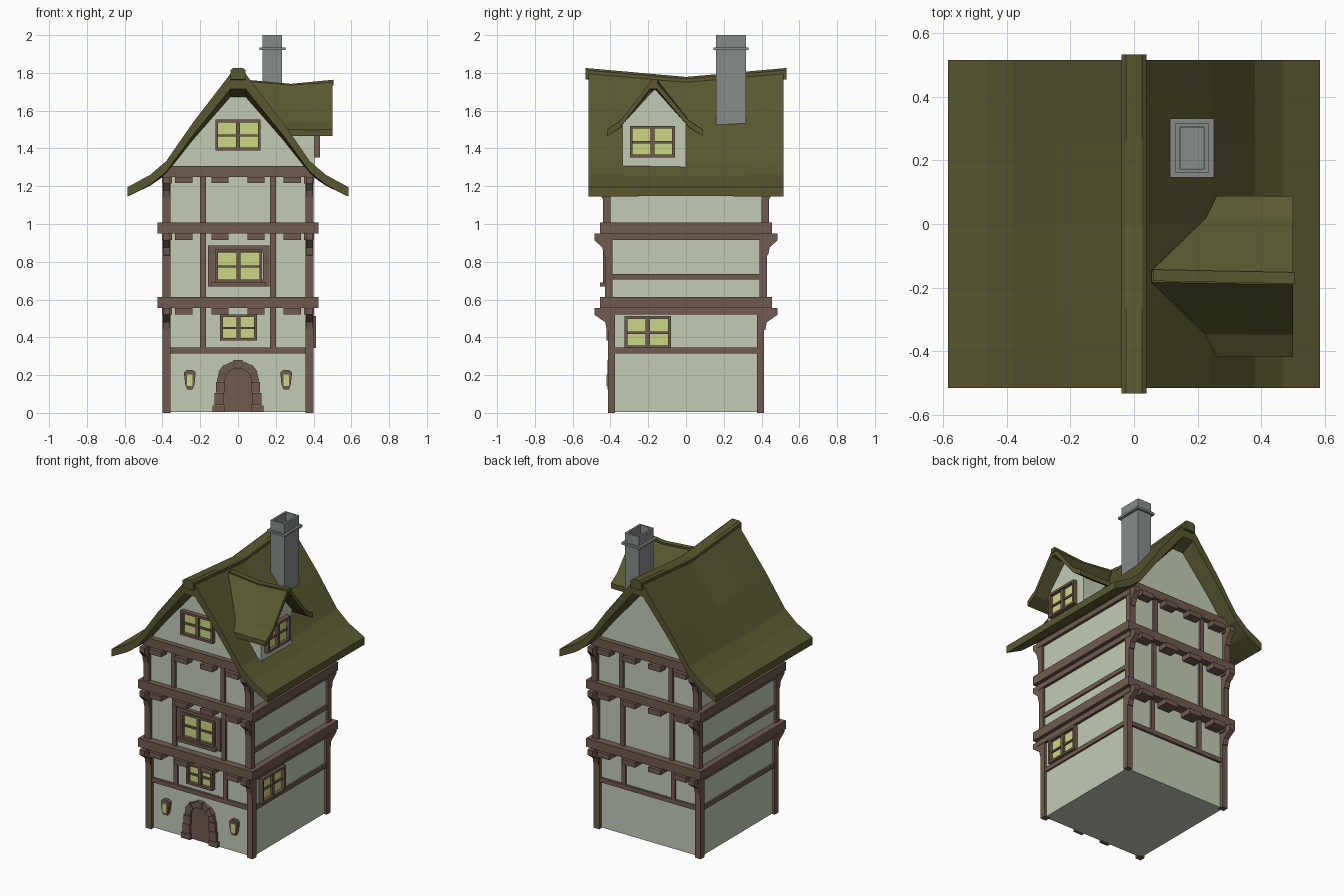
import bpy, bmesh, math

cube = bpy.data.objects.get("Cube")
if cube:
    bpy.data.objects.remove(cube, do_unlink=True)


def material(name, rgb):
    m = bpy.data.materials.new(name)
    m.use_nodes = True
    m.diffuse_color = (*rgb, 1)
    m.node_tree.nodes["Principled BSDF"].inputs["Base Color"].default_value = (*rgb, 1)
    return m


PLASTER = material("pale_plaster", (0.54, 0.60, 0.47))
TIMBER = material("brown_timber", (0.16, 0.105, 0.08))
ROOF = material("olive_roof", (0.10, 0.097, 0.03))
GLASS = material("lit_glass", (0.60, 0.68, 0.23))
STONE = material("grey_stone", (0.24, 0.26, 0.255))


# Each part is a list of rings; consecutive rings are bridged and the ends capped
def build(name, solids, mat):
    bm = bmesh.new()
    for rings in solids:
        loops = [[bm.verts.new(p) for p in ring] for ring in rings]
        for a, b in zip(loops, loops[1:]):
            for i in range(len(a)):
                j = (i + 1) % len(a)
                bm.faces.new((a[i], a[j], b[j], b[i]))
        bm.faces.new(loops[0][::-1])
        bm.faces.new(loops[-1])
    bmesh.ops.recalc_face_normals(bm, faces=bm.faces)
    mesh = bpy.data.meshes.new(name)
    bm.to_mesh(mesh)
    bm.free()
    mesh.materials.append(mat)
    ob = bpy.data.objects.new(name, mesh)
    bpy.context.collection.objects.link(ob)
    return ob


# Side mapping: u runs along the wall, d points outward, z is up
SIDES = {
    "front": lambda u, d, z: (u, -d, z),
    "back": lambda u, d, z: (u, d, z),
    "left": lambda u, d, z: (d, u, z),
    "right": lambda u, d, z: (-d, u, z),
}


def prism(side, pts, d0, d1):
    f = SIDES[side]
    return [[f(u, d, z) for u, z in pts] for d in (d0, d1)]


def box(side, u0, u1, z0, z1, d0, d1):
    return prism(side, [(u0, z0), (u1, z0), (u1, z1), (u0, z1)], d0, d1)


def block(x, y, z0, z1):
    return box("back", -x, x, z0, z1, -y, y)


def border(side, u0, u1, z0, z1, d0, d1, w):
    return [box(side, u0, u0 + w, z0, z1, d0, d1), box(side, u1 - w, u1, z0, z1, d0, d1),
            box(side, u0 + w, u1 - w, z0, z0 + w, d0, d1), box(side, u0 + w, u1 - w, z1 - w, z1, d0, d1)]


def window(name, side, u0, u1, z0, z1, d):
    uc, zc = (u0 + u1) / 2, z0 + (z1 - z0) * 0.48
    build(name + "_panes", [box(side, u0 + .01, u1 - .01, z0 + .01, z1 - .01, d - .02, d + .008)], GLASS)
    frame = border(side, u0, u1, z0, z1, d - .02, d + .03, .015)
    frame.append(box(side, uc - .011, uc + .011, z0, z1, d - .02, d + .024))
    frame.append(box(side, u0, u1, zc - .006, zc + .006, d - .02, d + .018))
    build(name + "_frame", frame, TIMBER)


# Storeys: bottom, top, wall depth
STOREYS = [(0, .555, .39), (.555, .95, .405), (.95, 1.25, .415)]
build("storey_walls", [block(.383, d, z0 + .004, z1) for z0, z1, d in STOREYS], PLASTER)
gable = [(-.383, 1.24), (.383, 1.24), (.383, 1.3), (0, 1.74), (-.383, 1.3)]
build("attic_wall", [prism("back", gable, -.415, .415)], PLASTER)

# Timber frame
posts, studs, joists, brackets, side_plates = [], [], [], [], []
for n, (z0, z1, d) in enumerate(STOREYS):
    for side in ("front", "back"):
        for s in (-1, 1):
            posts.append(box(side, s * .358, s * .4, z0, z1, d - .015, d + .024))
            studs.append(box(side, s * .185 - .015, s * .185 + .015, z0 + (.33 if n == 0 else 0), z1, d - .02, d + .014))
            for u in (.095, .287):
                joists.append(box(side, s * u - .046, s * u + .046, z1 - .034, z1, d - .02, .475))
            f = SIDES[side]
            shape = [(d, z1 - .12), (d + .03, z1 - .115), (d + .038, z1 - .075), (.485, z1 - .035),
                     (.485, z1), (d, z1)]
            brackets.append([[f(u * s, y, z) for y, z in shape] for u in (.36, .398)])
    for side in ("left", "right"):
        side_plates.append(box(side, -.44, .44, z1 - .035, z1, .35, .402))
build("corner_posts", posts, TIMBER)
build("wall_studs", studs, TIMBER)
build("joist_ends", joists, TIMBER)
build("corner_brackets", brackets, TIMBER)
build("side_plates", side_plates, TIMBER)
build("floor_beams", [block(.427, .455, z, z + .058) for z in (.555, .95)], TIMBER)
build("gable_beams", [box(s, -.4, .4, 1.25, 1.307, .4, .45) for s in ("front", "back")], TIMBER)
rails = [box(s, -.36, .36, .315, .345, .37, .405) for s in ("front", "back")]
rails += [box(s, -.4, .4, z, z + .03, .37, .395) for s in ("left", "right") for z in (.315, .705)]
build("wall_rails", rails, TIMBER)

# Windows
window("lower_window", "front", -.095, .1, .382, .522, .39)
window("middle_window", "front", -.122, .128, .69, .866, .41)
window("attic_window", "front", -.12, .12, 1.39, 1.553, .415)
window("side_window", "left", -.325, -.08, .343, .512, .383)
window("dormer_window", "left", -.297, -.058, 1.353, 1.52, .405)
trim = border("front", -.16, .168, .67, .885, .39, .43, .035)
trim.append(box("front", -.14, .148, .67, .69, .4, .455))
build("middle_window_trim", trim, TIMBER)

# Door with arched stones
arc = [(.078 * math.cos(math.pi * i / 10), .165 + .078 * math.sin(math.pi * i / 10)) for i in range(11)]
build("door_planks", [prism("front", [(-.078, .008), (.078, .008)] + arc, .38, .396)], TIMBER)
stones = []
for i in range(7):
    a0, a1 = (math.pi * (i + k) / 7 for k in (.03, .97))
    r = .117 if i % 2 else .112
    ring = [(R * math.cos(a), .165 + R * math.sin(a)) for R, a in ((.072, a0), (r, a0), (r, a1), (.072, a1))]
    stones.append(prism("front", ring, .38, .412 + .004 * (i % 2)))
for s in (-1, 1):
    for z0, z1, inner, outer in ((.004, .04, .07, .135), (.042, .105, .074, .125), (.107, .163, .07, .117)):
        stones.append(box("front", s * inner, s * outer, z0, z1, .38, .414))
build("door_surround", stones, TIMBER)

# Wall lanterns
for s, label in ((1, "left"), (-1, "right")):
    c = s * .255
    body = [(c + u, z) for u, z in ((-.015, .125), (.015, .125), (.024, .15), (.03, .2), (.03, .215),
                                    (.015, .227), (-.015, .227), (-.03, .215), (-.03, .2), (-.024, .15))]
    build(label + "_lantern_body", [prism("front", body, .38, .415)], TIMBER)
    build(label + "_lantern_light", [box("front", c - .015, c + .015, .143, .203, .4, .42)], GLASS)


# Main roof, sagging towards the middle of the ridge
def sag(y, z):
    return z - .045 * max(0, 1 - abs(y) / .515) * (z - 1.195) / .6


half = [(.585, 1.195), (.465, 1.26), (.38, 1.333), (.24, 1.535), (.04, 1.795)]
top = half + [(-x, z) for x, z in half[::-1]]
rings, cap = [], []
for y in (-.515, -.42, -.26, 0, .26, .42, .515):
    deep = .03 if abs(y) > .5 else .065
    under = [(x, z - .05 - deep * (z - 1.195) / .6) for x, z in top[::-1]]
    rings.append([(x, y, sag(y, z)) for x, z in top + under])
    cap.append([(x, y * 1.035, sag(y, z)) for x, z in ((-.04, 1.765), (-.04, 1.815), (-.025, 1.826),
                                                      (.025, 1.826), (.04, 1.815), (.04, 1.765))])
build("main_roof", [rings], ROOF)
build("ridge_cap", [cap], ROOF)

# Dormer
wall = [(-.335, 1.25), (0, 1.25), (0, 1.53), (-.165, 1.715), (-.335, 1.53)]
build("dormer_wall", [prism("left", wall, .15, .405)], PLASTER)
slope = [(.253, 1.5, .26), (.183, 1.545, .225), (.018, 1.75, .055)]
outline = slope + [(-v, z, x) for v, z, x in slope[::-1]]
outline += [(v, z - .035, x) for v, z, x in outline[::-1]]
rings = []
for t, lift in ((0, .005), (.5, -.015), (1, .0)):
    rings.append([(x + (.5 - x) * t, -.165 + v - .008 * t * (abs(v) < .1), z + lift * (z - 1.47) / .28)
                  for v, z, x in outline])
build("dormer_roof", [rings], ROOF)
ridge = [[(x, -.16 - .02 * x + v, z + h) for v, h in ((-.018, -.03), (-.018, 0), (.018, 0), (.018, -.03))]
         for x, z in ((.06, 1.762), (.28, 1.742), (.506, 1.764))]
build("dormer_ridge", [ridge], ROOF)


# Chimney with a hollow top
def rect(x, y, z):
    return [(.182 + i * x, .239 + j * y, z) for i, j in ((-1, -1), (1, -1), (1, 1), (-1, 1))]


build("chimney", [[rect(.052, .079, 1.42), rect(.052, .079, 2), rect(.038, .066, 2), rect(.036, .064, 1.93)],
                  [rect(.069, .093, 1.921), rect(.069, .093, 1.935), rect(.05, .075, 1.935), rect(.05, .075, 1.921)]],
      STONE)
